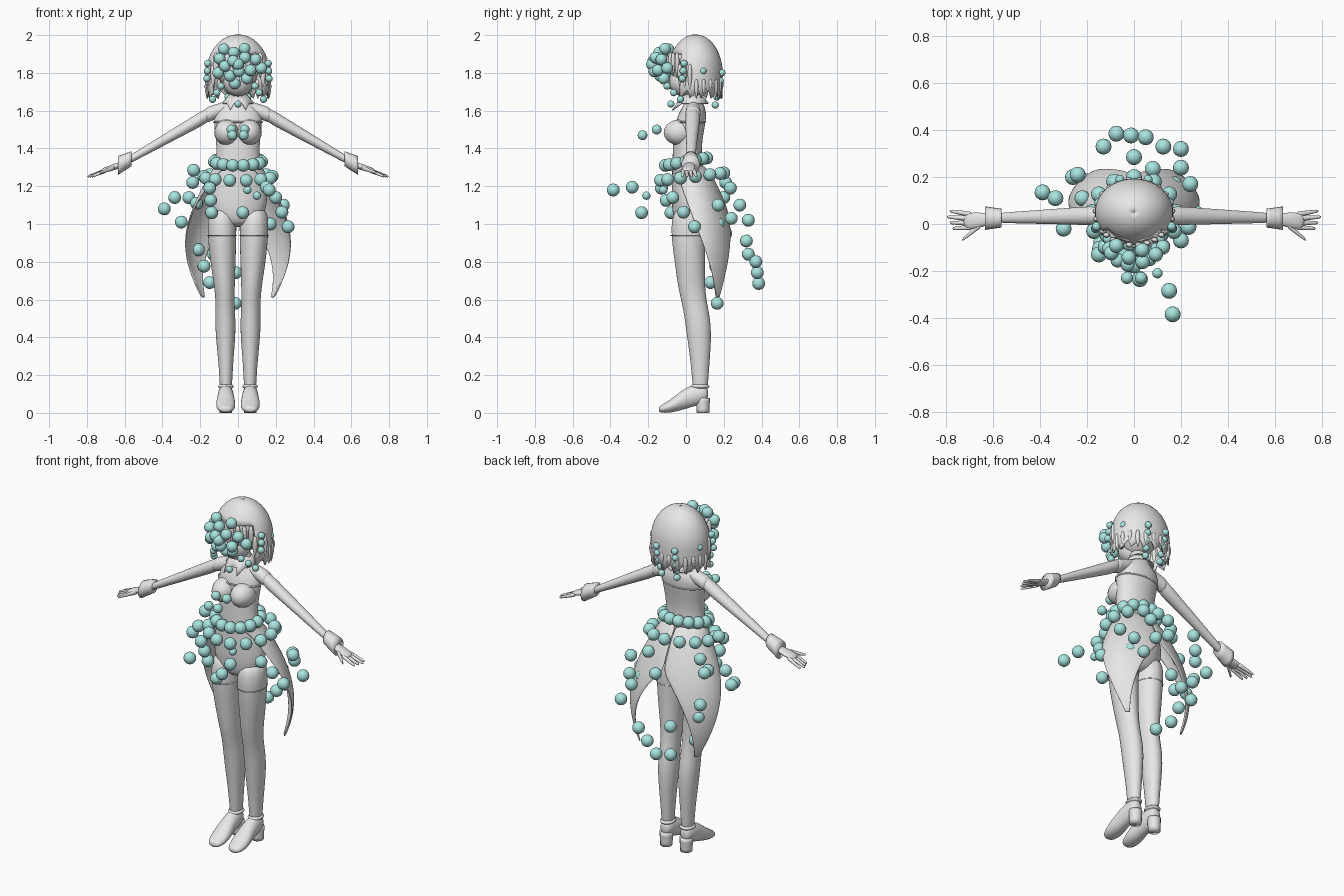
import bpy
import bmesh
from math import sin, cos, pi, radians, sqrt
from mathutils import Vector, Matrix

default_cube = bpy.data.objects.get("Cube")
if default_cube:
    bpy.data.objects.remove(default_cube, do_unlink=True)

def make_material(name, colour):
    material = bpy.data.materials.new(name)
    material.use_nodes = True
    material.diffuse_color = colour
    material.node_tree.nodes["Principled BSDF"].inputs["Base Color"].default_value = colour
    return material

GREY = make_material("plain grey", (.8, .8, .8, 1))
TEAL = make_material("pale teal", (.4, .78, .74, 1))

def finish(name, bm, material=GREY, levels=0, mirror=False, thickness=0):
    """Turn a bmesh into a smooth named object with its modifiers."""
    bmesh.ops.recalc_face_normals(bm, faces=bm.faces)
    mesh = bpy.data.meshes.new(name)
    bm.to_mesh(mesh)
    bm.free()
    mesh.materials.append(material)
    mesh.shade_smooth()
    part = bpy.data.objects.new(name, mesh)
    bpy.context.collection.objects.link(part)
    if thickness:
        shell = part.modifiers.new("thickness", "SOLIDIFY")
        shell.thickness = thickness
        shell.offset = 0
    if levels:
        subdivision = part.modifiers.new("smoothing", "SUBSURF")
        subdivision.levels = subdivision.render_levels = levels
    if mirror:
        part.modifiers.new("other side", "MIRROR").use_mirror_merge = False

def skin(name, rows, closed=True, caps=False, keep=None, **options):
    """Join rows of points into a surface."""
    bm = bmesh.new()
    grid = [[bm.verts.new(point) for point in row] for row in rows]
    count = len(rows[0])
    for i, (upper, lower) in enumerate(zip(grid, grid[1:])):
        for j in range(count if closed else count - 1):
            if keep is None or keep(i, j):
                k = (j + 1) % count
                bm.faces.new((upper[j], upper[k], lower[k], lower[j]))
    if caps:
        bm.faces.new(grid[0])
        bm.faces.new(grid[-1])
    finish(name, bm, **options)

def loft(name, rings, axis="z", sides=12, caps=True, levels=2, **options):
    """Each ring is a centre x, y, z and two half widths across the axis."""
    rows = []
    for x, y, z, width, depth in rings:
        row = []
        for i in range(sides):
            across = width * cos(2 * pi * i / sides)
            along = depth * sin(2 * pi * i / sides)
            offset = {"x": (0, across, along), "y": (across, 0, along), "z": (across, along, 0)}
            row.append(Vector((x, y, z)) + Vector(offset[axis]))
        rows.append(row)
    skin(name, rows, caps=caps, levels=levels, **options)

def taper(name, start, end, first_radius, last_radius, steps=4, **options):
    """A straight limb that narrows or widens evenly."""
    rings = []
    for i in range(steps + 1):
        radius = first_radius + (last_radius - first_radius) * i / steps
        rings.append((*Vector(start).lerp(Vector(end), i / steps), radius, radius))
    loft(name, rings, **options)

def band(name, centre, width, depth, height, **options):
    """A thin raised strip around a limb or the torso."""
    x, y, z = centre
    rings = []
    for i in range(5):
        bulge = height / 2 * sin(pi * i / 4)
        rings.append((x, y, z + height * (i / 4 - .5), width + bulge, depth + bulge))
    loft(name, rings, caps=False, levels=1, **options)

def ellipsoids(name, centres, radii, material=GREY, mirror=False):
    """Round forms of one size, gathered in one object."""
    bm = bmesh.new()
    for centre in centres:
        place = Matrix.Translation(centre) @ Matrix.Diagonal((*radii, 1))
        bmesh.ops.create_uvsphere(bm, u_segments=16, v_segments=10, radius=1, matrix=place)
    finish(name, bm, material, mirror=mirror)

def beads(name, centres, radius=.034, mirror=False):
    ellipsoids(name, centres, (radius, radius, radius), TEAL, mirror)

def bead_strand(name, start, end, count, radius=.034, mirror=False):
    centres = [Vector(start).lerp(Vector(end), i / (count - 1)) for i in range(count)]
    beads(name, centres, radius, mirror)

def bead_ring(name, count, width, depth, middle, height):
    turns = [2 * pi * (i + .5) / count for i in range(count)]
    beads(name, [(width * sin(turn), middle - depth * cos(turn), height - .02 * cos(turn))
                 for turn in turns])

# Torso, neck and bust
loft("torso", [(0, middle, height, width, depth) for middle, height, width, depth in (
    (.01, .98, .1, .07), (.02, 1.08, .165, .1), (.02, 1.2, .16, .1),
    (0, 1.37, .107, .074), (.02, 1.53, .136, .087), (.04, 1.6, .13, .073),
    (.04, 1.65, .055, .045), (.03, 1.75, .04, .04))])
ellipsoids("bust", [(.06, -.035, 1.485)], (.066, .083, .068), mirror=True)
band("bodice_edge", (0, .02, 1.54), .13, .082, .01, sides=24)

# Legs with a stocking band and an ankle trim
loft("leg", [(x, middle, height, width, depth) for x, middle, height, width, depth in (
    (.085, .02, 1.1, .08, .095), (.085, .01, .95, .08, .095), (.08, .02, .8, .07, .083),
    (.07, .03, .65, .054, .073), (.068, .05, .56, .052, .068), (.066, .07, .44, .059, .072),
    (.064, .076, .22, .035, .046), (.064, .075, .08, .034, .04))], mirror=True)
band("stocking_band", (.085, .01, .94), .077, .092, .006, sides=24, mirror=True)
band("ankle_trim", (.064, .075, .14), .034, .042, .02, mirror=True)

# Shoes with block heels
loft("shoe", [(.065, middle, height, width, depth) for middle, height, width, depth in (
    (.12, .1, .03, .04), (.07, .1, .043, .06), (0, .08, .045, .06),
    (-.07, .04, .057, .04), (-.13, .02, .042, .022), (-.145, .02, .02, .012))],
    axis="y", mirror=True)
taper("shoe_heel", (.065, .09, 0), (.065, .09, .08), .033, .037, levels=0, mirror=True)

# Arms, cuffs and hands
taper("shoulder", (.02, .04, 1.63), (.18, .036, 1.572), .035, .044, axis="x", mirror=True)
taper("arm", (.12, .037, 1.6), (.62, .025, 1.315), .045, .02, axis="x", mirror=True)
taper("cuff", (.565, .025, 1.345), (.635, .025, 1.31), .04, .05,
      axis="x", levels=0, sides=20, mirror=True)
loft("palm", [(.6, .025, 1.32, .02, .018), (.66, .015, 1.3, .036, .018),
              (.73, .012, 1.28, .038, .012)], axis="x", mirror=True)
for finger in range(4):
    spread = .018 * finger - .014
    reach = .8 - .012 * abs(finger - 2)
    taper("finger", (.69, spread, 1.287), (reach, spread * 1.4, 1.25), .014, .007,
          axis="x", sides=8, levels=1, mirror=True)
taper("thumb", (.65, 0, 1.3), (.735, -.07, 1.27), .016, .007,
      axis="x", sides=8, levels=1, mirror=True)

# Coat tails: a shell around the hips that narrows to a tip on each side
tail_rows = []
for step in range(17):
    drop = step / 16
    swell = sin(.8 * pi * drop)
    front_edge = radians(25 + 92 * sqrt(drop))
    back_edge = radians(180 - 55 * (max(0, drop - .35) / .65) ** .6)
    row = []
    for i in range(11):
        turn = front_edge + (back_edge - front_edge) * i / 10
        row.append(((.12 + .16 * swell) * sin(turn),
                    .09 * sqrt(drop) - (.09 + .1 * swell) * cos(turn), 1.31 - .7 * drop))
    tail_rows.append(row)
skin("coat_tail", tail_rows, closed=False, levels=1, thickness=.01, mirror=True)

# Collar with two front points
collar_rows = []
for level in range(3):
    row = []
    for i in range(24):
        turn = 2 * pi * i / 24
        point = .018 * level if i in (2, 22) else 0
        radius = .045 + .019 * level
        row.append((radius * sin(turn), .035 - radius * cos(turn) - point,
                    1.685 - .024 * level - point))
    collar_rows.append(row)
skin("collar", collar_rows, thickness=.006)

# Head
ellipsoids("head", [(0, .025, 1.84)], (.115, .115, .14))
ellipsoids("jaw", [(0, -.015, 1.755)], (.08, .075, .08))
ellipsoids("nose", [(0, -.088, 1.765)], (.012, .014, .015))

# Hair: a dome open at the face with a jagged hem, and pointed strands
def on_dome(turn, radius, height):
    return (.163 * radius * sin(turn), .05 - .14 * radius * cos(turn), height)

COLUMNS = 60
hair_rows = []
for step in range(13):
    bend = min(step, 9) * pi / 18
    row = []
    for j in range(COLUMNS):
        height = 1.8 + .2 * cos(bend) - .03 * max(step - 9, 0)
        if step == 12:
            height -= .015 * (j * 3 % 4)
        row.append(on_dome(2 * pi * j / COLUMNS, max(sin(bend), .003), height))
    hair_rows.append(row)
skin("hair_cap", hair_rows, thickness=.008,
     keep=lambda i, j: i < 6 or min(j, COLUMNS - 1 - j) > 8)

def lock(name, degrees, top, tip, width):
    """A pointed strand lying on the dome."""
    rings = []
    for i in range(5):
        thick = max(width * sin(pi * (i + 1) / 5), width / 9)
        centre = on_dome(radians(degrees), 1, top + (tip - top) * i / 4)
        rings.append((*centre, thick, thick * .8))
    loft(name, rings, sides=8, levels=1)

for side in (-1, 1):
    for k in range(4):
        lock("fringe_strand", side * (7 + 13 * k), 1.91, 1.8 - .01 * k, .018)
    for k in range(3):
        lock("side_strand", side * (54 + 12 * k), 1.85, 1.72 - .01 * k, .018)
    for k in range(6):
        lock("back_strand", side * (92 + 16 * k), 1.77, 1.66 + .02 * (k % 3), .016)

# Beads clustered over the face, spiralling outward
FACE_BEADS = 16
cluster = []
for k in range(FACE_BEADS):
    share = k / FACE_BEADS
    spread = sqrt(share)
    cluster.append((.14 * spread * cos(2.4 * k), .1 * share - .18,
                    1.845 + .105 * spread * sin(2.4 * k)))
beads("face_beads", cluster, .031)

# Small beads on the hair and collar
SMALL = .019
bead_strand("temple_beads", (.16, -.01, 1.85), (.165, -.02, 1.77), 3, SMALL, mirror=True)
bead_strand("side_hair_beads", (.15, .09, 1.81), (.14, .06, 1.7), 2, SMALL, mirror=True)
bead_strand("back_hair_beads", (.06, .19, 1.8), (.05, .155, 1.63), 5, SMALL, mirror=True)
bead_strand("collar_beads", (.135, -.03, 1.66), (.09, -.1, 1.73), 3, SMALL, mirror=True)
beads("throat_bead", [(0, -.08, 1.635)], SMALL)

# Beads on the bust and around the waist and hips
bead_strand("bust_beads", (.035, -.155, 1.5), (.03, -.23, 1.47), 2, .026, mirror=True)
bead_ring("waist_beads", 14, .125, .112, 0, 1.33)
bead_ring("hip_beads", 13, .182, .17, .03, 1.25)

# Loose beads hanging about the skirt
bead_strand("front_beads", (.165, -.385, 1.18), (.15, -.285, 1.195), 2)
bead_strand("small_front_beads", (.05, -.12, 1.18), (.1, -.21, 1.15), 2, .022)
bead_strand("right_front_beads", (-.15, -.13, 1.19), (-.14, -.08, 1.06), 3)
bead_strand("right_outer_beads", (-.335, .11, 1.14), (-.39, .135, 1.08), 2)
bead_strand("right_tail_beads", (-.24, .21, .95), (-.15, .13, .69), 4)
bead_strand("right_back_beads", (-.24, .21, 1.22), (-.26, .2, 1.14), 2)
bead_strand("left_back_beads", (.24, .17, 1.1), (.2, .24, 1.03), 2)
bead_strand("left_front_beads", (.2, -.07, 1.14), (.265, .045, .985), 3)
bead_strand("long_back_beads", (.05, .37, .8), (-.075, .385, .685), 3)
bead_strand("outer_back_beads", (.125, .33, 1.02), (.2, .32, .91), 2)
beads("stray_beads", [
    (.025, -.235, 1.06), (-.3, -.02, 1.01), (-.22, .11, 1.11), (0, .285, 1.1), (.17, .17, 1),
    (.08, .235, 1.19), (-.13, .33, .84), (-.015, .165, .58), (-.235, .03, 1.285)])
